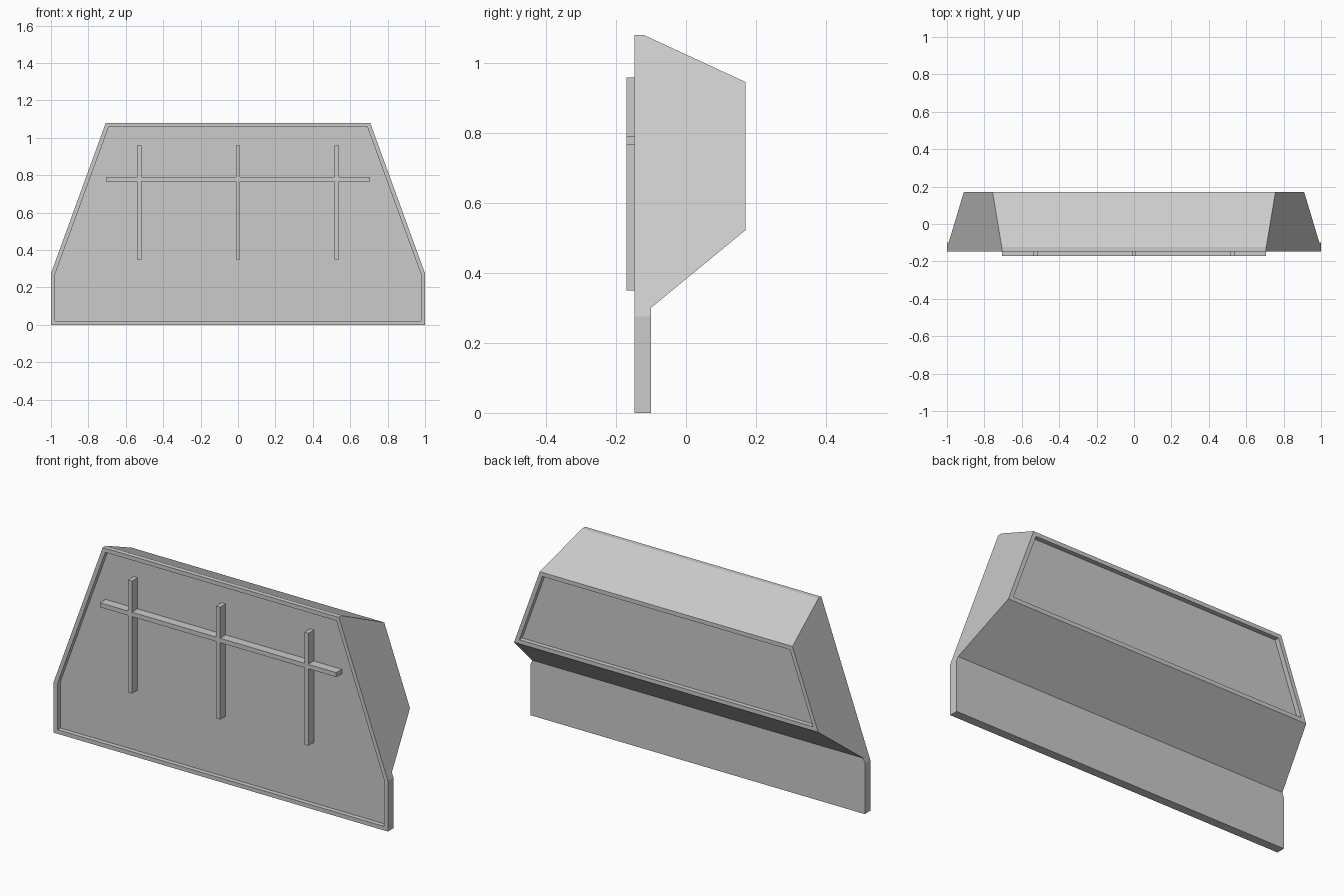
import bpy, bmesh
from mathutils import Vector

cube = bpy.data.objects.get("Cube")
if cube:
    bpy.data.objects.remove(cube, do_unlink=True)

# Single light grey finish
grey = bpy.data.materials.new("light_grey")
grey.use_nodes = True
grey.diffuse_color = (0.6, 0.6, 0.6, 1)
grey.node_tree.nodes["Principled BSDF"].inputs["Base Color"].default_value = (0.6, 0.6, 0.6, 1)

FRONT, SLAB_BACK, BACK = -0.147, -0.10, 0.17
RIM, RECESS = 0.022, 0.025


def finish(name, bm):
    mesh = bpy.data.meshes.new(name)
    bmesh.ops.recalc_face_normals(bm, faces=bm.faces)
    bm.to_mesh(mesh)
    bm.free()
    mesh.materials.append(grey)
    obj = bpy.data.objects.new(name, mesh)
    bpy.context.collection.objects.link(obj)
    return obj


def box(name, x, y, z):
    bm = bmesh.new()
    bmesh.ops.create_cube(bm, size=1)
    for v in bm.verts:
        v.co = [r[0] + (c + 0.5) * (r[1] - r[0]) for r, c in zip((x, y, z), v.co)]
    return finish(name, bm)


def trim(bm, a, b):
    """Cut along a (y, z) line running across the width, closing the cut."""
    normal = Vector((0, a[1] - b[1], b[0] - a[0]))
    geom = bm.verts[:] + bm.edges[:] + bm.faces[:]
    cut = bmesh.ops.bisect_plane(bm, geom=geom, plane_co=(0, *a), plane_no=normal,
                                 clear_outer=True)["geom_cut"]
    bmesh.ops.holes_fill(bm, edges=[e for e in cut if isinstance(e, bmesh.types.BMEdge)], sides=0)


# Housing: side profile extruded across the width
bm = bmesh.new()
profile = [(FRONT, 0), (SLAB_BACK, 0), (SLAB_BACK, 0.3), (BACK, 0.522),
           (BACK, 0.945), (-0.122, 1.08), (FRONT, 1.08)]
side = bm.faces.new([bm.verts.new((-1, y, z)) for y, z in profile])
ext = bmesh.ops.extrude_face_region(bm, geom=[side])["geom"]
bmesh.ops.translate(bm, verts=[v for v in ext if isinstance(v, bmesh.types.BMVert)], vec=(2, 0, 0))
bmesh.ops.recalc_face_normals(bm, faces=bm.faces)

# Sloping ends
for s in (1, -1):
    geom = bm.verts[:] + bm.edges[:] + bm.faces[:]
    cut = bmesh.ops.bisect_plane(bm, geom=geom, plane_co=(s, 0, 0.275),
                                 plane_no=(s * 0.805, 0, 0.293), clear_outer=True)["geom_cut"]
    bmesh.ops.holes_fill(bm, edges=[e for e in cut if isinstance(e, bmesh.types.BMEdge)], sides=0)
bmesh.ops.recalc_face_normals(bm, faces=bm.faces)

# Rimmed recesses in the front and the upper back
for y, inward in ((FRONT, RECESS), (BACK, -RECESS)):
    panel = [f for f in bm.faces if all(abs(v.co.y - y) < 0.001 for v in f.verts)]
    bmesh.ops.inset_region(bm, faces=panel, thickness=RIM, use_even_offset=True)
    floor = bmesh.ops.extrude_face_region(bm, geom=panel)["geom"]
    bmesh.ops.delete(bm, geom=panel, context='FACES')
    bmesh.ops.translate(bm, verts=[v for v in floor if isinstance(v, bmesh.types.BMVert)],
                        vec=(0, inward, 0))
finish("housing", bm)

# Grille: three uprights and a flush crossbar fitted between them
depth = (-0.17, FRONT + RECESS)
half = 0.012
uprights = (-0.528, 0, 0.528)
for i, x in enumerate(uprights):
    box(f"upright_bar_{i + 1}", (x - half, x + half), depth, (0.35, 0.958))
starts = [-0.707] + [x + half for x in uprights]
ends = [x - half for x in uprights] + [0.707]
for i, span in enumerate(zip(starts, ends)):
    box(f"crossbar_{i + 1}", span, depth, (0.766, 0.79))
